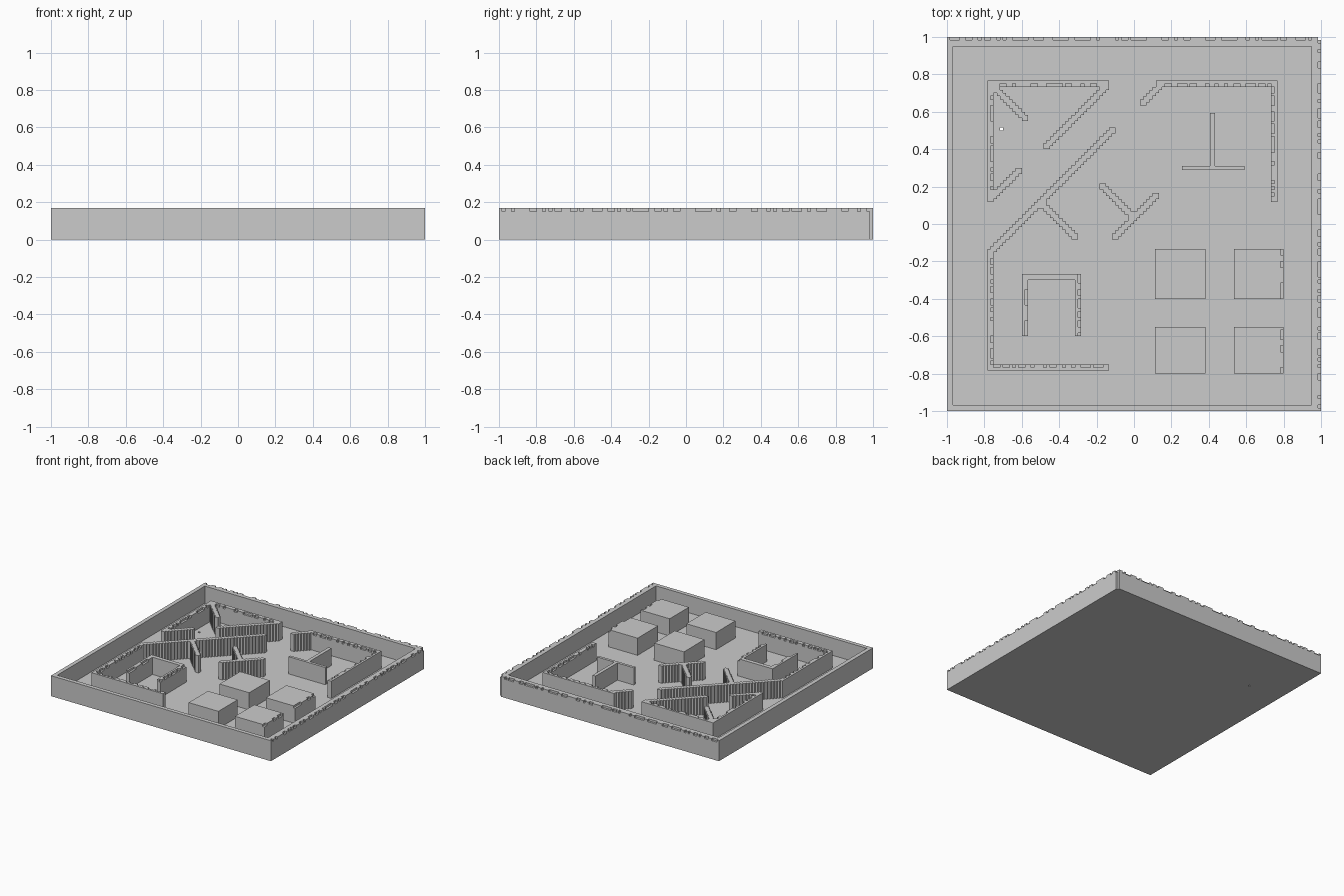
import bpy, bmesh, random

if "Cube" in bpy.data.objects:
    bpy.data.objects.remove(bpy.data.objects["Cube"])

random.seed(4)
N = 120                   # cells along each side
C = 2 / N                 # cell size
FLOOR, TOP = 1.6, 10.08   # heights in cells

grey = bpy.data.materials.new("stone_grey")
grey.diffuse_color = (0.6, 0.6, 0.6, 1)
grey.use_nodes = True
grey.node_tree.nodes["Principled BSDF"].inputs["Base Color"].default_value = grey.diffuse_color


def columns(name, heights, base, bottom=False):
    """Solid made of square columns; heights maps cell (i, j) to its height."""
    bm = bmesh.new()
    verts = {}

    def v(i, j, k):
        if (i, j, k) not in verts:
            verts[i, j, k] = bm.verts.new((i * C - 1, j * C - 1, k * C))
        return verts[i, j, k]

    def quad(*pts):
        bm.faces.new([v(*p) for p in pts])

    for (i, j), h in heights.items():
        ring = [(i, j), (i + 1, j), (i + 1, j + 1), (i, j + 1)]
        quad(*[(*p, h) for p in ring])
        if bottom:
            quad(*[(*p, base) for p in reversed(ring)])
        steps = [(0, -1), (1, 0), (0, 1), (-1, 0)]
        for n, (dx, dy) in enumerate(steps):
            low = heights.get((i + dx, j + dy), base)
            if low < h:
                a, b = ring[n], ring[(n + 1) % 4]
                quad((*a, low), (*b, low), (*b, h), (*a, h))
    me = bpy.data.meshes.new(name)
    bm.to_mesh(me)
    bm.free()
    me.materials.append(grey)
    ob = bpy.data.objects.new(name, me)
    bpy.context.collection.objects.link(ob)
    return ob


def rect(x0, x1, y0, y1):
    return {(i, j): TOP for i in range(x0, x1) for j in range(y0, y1)}


def box(name, x0, x1, y0, y1):
    """Plain block on the floor, placed in model units."""
    ob = columns(name, {(0, 0): TOP}, FLOOR)
    for v in ob.data.vertices:
        v.co.x = x1 if v.co.x > C / 2 - 1 else x0
        v.co.y = y1 if v.co.y > C / 2 - 1 else y0


def diagonal(x0, y0, x1, y1):
    """Stepped wall: a two by two brush dragged along a 45 degree line."""
    s = 1 if y1 > y0 else -1
    cells = {}
    for k in range(x1 - x0 + 1):
        x, y = x0 + k, y0 + s * k
        cells.update(rect(x, x + 2, y, y + 2))
    return cells


def chip(cells, x0, x1, y0, y1):
    """Lower random runs of cells by one, giving a ragged top edge."""
    low, left = False, 0
    for p in rect(x0, x1, y0, y1):
        if left == 0:
            low, left = not low, random.choice((1, 1, 2, 2, 3, 5))
        left -= 1
        if low and p in cells:
            cells[p] = TOP - 1


def union(*parts):
    cells = {}
    for p in parts:
        cells.update(p)
    return cells


# tray: floor with a drain hole and the outer rim
tray = rect(0, N, 0, N)
for (i, j) in tray:
    if 2 <= i < 117 and 2 <= j < 117:
        tray[i, j] = FLOOR
chip(tray, 119, 120, 1, 119)
chip(tray, 1, 119, 119, 120)
del tray[17, 90], tray[119, 119]
columns("tray", tray, 0, bottom=True)

# upper left corner walls with three stepped spurs
walls = union(rect(13, 15, 67, 106), rect(13, 52, 104, 106),
              diagonal(31, 84, 50, 103), diagonal(13, 104, 24, 93),
              diagonal(13, 67, 22, 76))
chip(walls, 14, 15, 71, 102)
chip(walls, 17, 49, 104, 105)
columns("upper_left_walls", walls, FLOOR)

# upper right corner walls with one spur
walls = union(rect(67, 106, 104, 106), rect(104, 106, 67, 106),
              diagonal(62, 98, 67, 103))
chip(walls, 70, 104, 104, 105)
chip(walls, 104, 105, 69, 104)
columns("upper_right_walls", walls, FLOOR)

# lower left corner walls, long diagonal and its branch
walls = union(rect(13, 15, 13, 52), rect(13, 52, 13, 15),
              diagonal(13, 50, 52, 89), diagonal(30, 65, 40, 55))
chip(walls, 14, 15, 15, 49)
chip(walls, 15, 52, 14, 15)
columns("lower_left_walls", walls, FLOOR)

# forked stepped wall in the centre
columns("forked_wall", union(diagonal(49, 71, 59, 61),
                             diagonal(53, 55, 66, 68)), FLOOR)

# three-sided room
room = union(rect(24, 26, 24, 44), rect(41, 43, 24, 44), rect(24, 43, 42, 44))
chip(room, 25, 26, 24, 42)
chip(room, 42, 43, 24, 44)
columns("three_sided_room", room, FLOOR)

# tee-shaped wall
box("tee_bar", 0.257, 0.592, 0.289, 0.311)
box("tee_stem", 0.406, 0.434, 0.311, 0.594)

# four square blocks, the right pair chipped along one edge
for row, (y0, y1) in {"front": (12, 27), "back": (36, 52)}.items():
    box(row + "_left_block", 0.112, 0.382, y0 * C - 1, y1 * C - 1)
    block = rect(92, 108, y0, y1)
    chip(block, 107, 108, y0, y1)
    columns(row + "_right_block", block, FLOOR)
